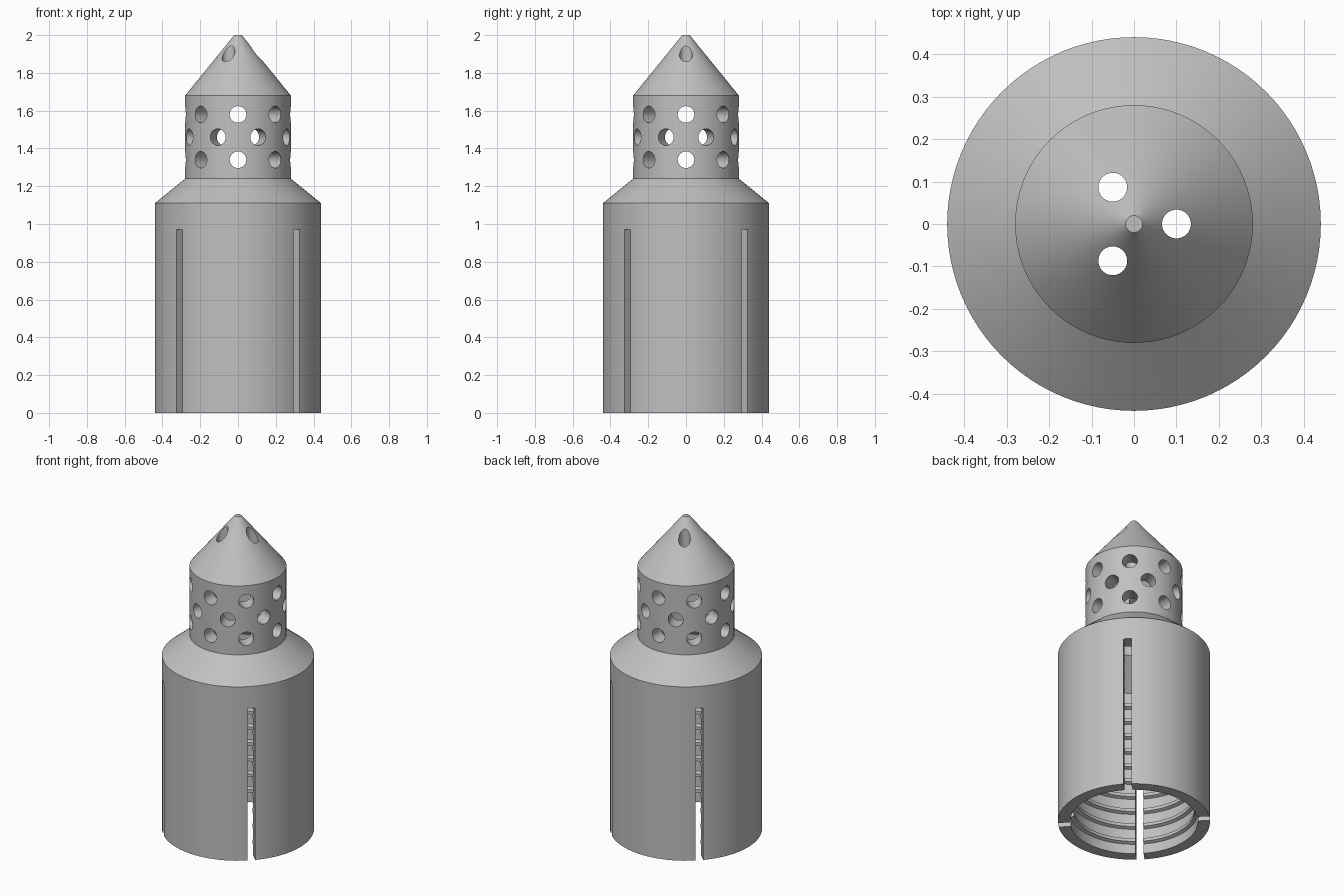
import bpy, bmesh
from math import pi, radians
from mathutils import Matrix, Vector

if "Cube" in bpy.data.objects:
    bpy.data.objects.remove(bpy.data.objects["Cube"])

grey = bpy.data.materials.new("plain grey")
grey.use_nodes = True
colour = (0.53, 0.53, 0.53, 1)
grey.diffuse_color = colour
grey.node_tree.nodes["Principled BSDF"].inputs["Base Color"].default_value = colour


def make_object(name, bm):
    bmesh.ops.recalc_face_normals(bm, faces=bm.faces)
    mesh = bpy.data.meshes.new(name)
    bm.to_mesh(mesh)
    bm.free()
    mesh.materials.append(grey)
    obj = bpy.data.objects.new(name, mesh)
    bpy.context.collection.objects.link(obj)
    return obj


def lathe(name, profile, steps=96):
    bm = bmesh.new()
    verts = [bm.verts.new((r, 0, z)) for r, z in profile]
    edges = [bm.edges.new(pair) for pair in zip(verts, verts[1:] + verts[:1])]
    bmesh.ops.spin(bm, geom=verts + edges, axis=(0, 0, 1), cent=(0, 0, 0),
                   angle=2 * pi, steps=steps, use_merge=True)
    bmesh.ops.remove_doubles(bm, verts=bm.verts, dist=1e-5)
    loose = [e for e in bm.edges if not e.link_faces]
    bmesh.ops.delete(bm, geom=loose, context="EDGES")
    degenerate = [e for e in bm.edges if e.calc_length() < 1e-5]
    bmesh.ops.dissolve_degenerate(bm, dist=1e-5, edges=degenerate)
    return make_object(name, bm)


# Hollow shell: outer silhouette down, then the bore with its thread ridges up
outer = [(0, 2.0), (0.02, 2.0), (0.28, 1.68), (0.28, 1.24), (0.44, 1.11), (0.44, 0)]
bore = [(0.37, 0)]
for i in range(10):
    z = 0.08 + 0.1 * i
    bore += [(0.37, z - 0.018), (0.35, z - 0.01), (0.35, z + 0.01), (0.37, z + 0.018)]
bore += [(0.37, 1.07), (0.19, 1.22), (0.19, 1.65), (0.02, 1.86), (0, 1.86)]

# The ends on the axis are capped by the spin, so the axis edge is removed as loose
shell = lathe("vented_shell", outer + bore)

# Cutters for the slots and vents
cut = bmesh.new()
for k in range(4):
    turn = Matrix.Rotation(radians(45 + 90 * k), 4, "Z")
    place = Matrix.Translation((0.42, 0, 0.435)) @ Matrix.Diagonal((0.3, 0.046, 1.07, 1))
    bmesh.ops.create_cube(cut, size=1, matrix=turn @ place)


def drill(radius, depth, matrix):
    bmesh.ops.create_cone(cut, cap_ends=True, segments=32, radius1=radius,
                          radius2=radius, depth=depth, matrix=matrix)


for z, offset in ((1.34, 0), (1.46, 22.5), (1.58, 0)):
    for k in range(8):
        turn = Matrix.Rotation(radians(offset + 45 * k), 4, "Z")
        drill(0.044, 0.22, turn @ Matrix.Translation((0.25, 0, z))
              @ Matrix.Rotation(pi / 2, 4, "Y"))
for k in range(3):
    turn = Matrix.Rotation(radians(120 * k), 4, "Z")
    drill(0.034, 0.4, turn @ Matrix.Translation((0.1, 0, 1.85)))
cutter = make_object("vent_cutter", cut)
cutter.hide_render = True

# Cut, then shade
mod = shell.modifiers.new("vents", "BOOLEAN")
mod.operation = "DIFFERENCE"
mod.solver = "EXACT"
mod.object = cutter
bpy.ops.object.select_all(action="DESELECT")
shell.select_set(True)
bpy.context.view_layer.objects.active = shell
bpy.ops.object.modifier_apply(modifier=mod.name)
bpy.data.objects.remove(cutter)
bpy.ops.object.shade_smooth_by_angle(angle=radians(25))
